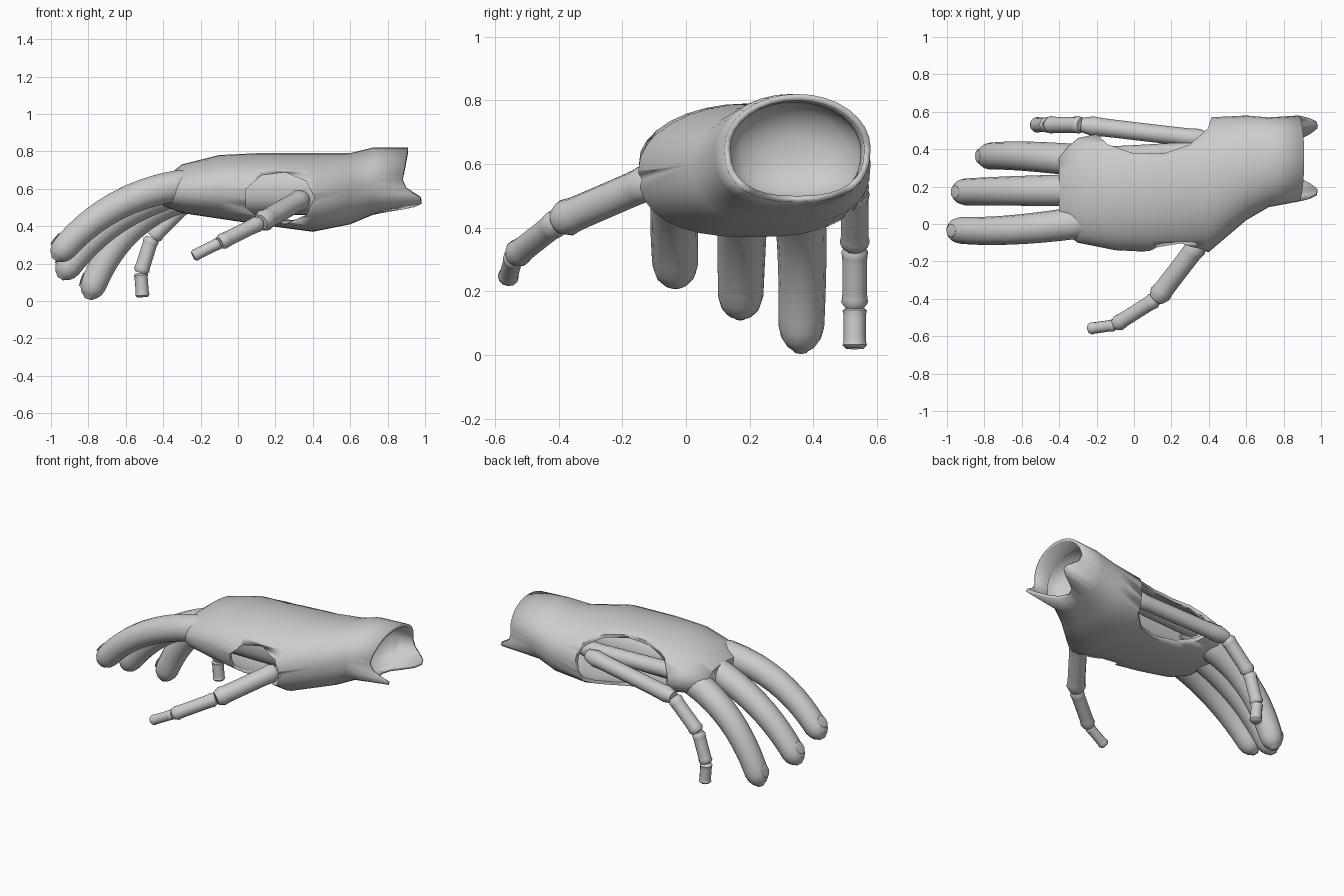
import bpy, bmesh, math
from mathutils import Vector

if "Cube" in bpy.data.objects:
    bpy.data.objects.remove(bpy.data.objects["Cube"])

grey = bpy.data.materials.new("plain_grey")
grey.use_nodes = True
colour = (0.6, 0.6, 0.6, 1)
grey.diffuse_color = colour
grey.node_tree.nodes["Principled BSDF"].inputs["Base Color"].default_value = colour


def shade(ob):
    ob.data.materials.append(grey)
    bpy.ops.object.select_all(action='DESELECT')
    ob.select_set(True)
    bpy.context.view_layer.objects.active = ob
    bpy.ops.object.shade_smooth_by_angle(angle=math.radians(50))


def loft(name, rings, cap_start=True, cap_end=True):
    """Skin a list of equal rings and return the new object."""
    bm = bmesh.new()
    loops = [[bm.verts.new(point) for point in ring] for ring in rings]
    count = len(loops[0])
    for near, far in zip(loops, loops[1:]):
        for i in range(count):
            j = (i + 1) % count
            bm.faces.new((near[i], near[j], far[j], far[i]))
    if cap_start:
        bm.faces.new(loops[0])
    if cap_end:
        bm.faces.new(loops[-1])
    bmesh.ops.recalc_face_normals(bm, faces=bm.faces[:])
    mesh = bpy.data.meshes.new(name)
    bm.to_mesh(mesh)
    bm.free()
    ob = bpy.data.objects.new(name, mesh)
    bpy.context.collection.objects.link(ob)
    shade(ob)
    return ob


def circle(sides):
    """Cosine and sine pairs around a full turn."""
    angles = [math.tau * i / sides for i in range(sides)]
    return [(math.cos(angle), math.sin(angle)) for angle in angles]


def tube(name, points, radii, sides=12):
    """Round tube through the points, with one radius for each."""
    rings = []
    last = len(points) - 1
    for i, (point, radius) in enumerate(zip(points, radii)):
        along = (points[min(i + 1, last)] - points[max(i - 1, 0)]).normalized()
        across = Vector((0, 1, 0))
        across = (across - along * along.y).normalized()
        over = along.cross(across)
        rings.append([point + radius * (across * c + over * s) for c, s in circle(sides)])
    return loft(name, rings)


def oval(x, y, half_width, z, half_height, ragged=False):
    """Palm cross-section, squarer below; a ragged one has two spikes underneath."""
    ring = []
    for c, s in circle(32):
        jag = 0.0
        if ragged:
            jag = 0.03 * s if s > 0 else 0.12 * (2 * s * c) ** 2 - 0.07 * s ** 4
        if s < 0:
            c = math.copysign(abs(c) ** 0.8, c)
            s = -abs(s) ** 0.8
        ring.append((x + jag, y + half_width * c, z + half_height * s))
    return ring


# Hollow skin of palm and wrist
palm = [
    oval(-0.4, 0.17, 0.2, 0.58, 0.07),
    oval(-0.3, 0.18, 0.28, 0.6, 0.13),
    oval(-0.1, 0.18, 0.32, 0.61, 0.17),
    oval(0.1, 0.19, 0.34, 0.6, 0.19),
    oval(0.4, 0.21, 0.36, 0.58, 0.21),
    oval(0.6, 0.3, 0.28, 0.6, 0.19),
    oval(0.72, 0.33, 0.24, 0.64, 0.18),
    oval(0.88, 0.35, 0.23, 0.65, 0.17, ragged=True),
]
skin = loft("hand_skin", palm, cap_end=False)
thickness = skin.modifiers.new("thickness", 'SOLIDIFY')
thickness.thickness = 0.02
thickness.offset = -1


def tear(name, near, far):
    """Cut a torn opening through the skin between two outlines."""
    cutter = loft(name, [near, far])
    cutter.hide_render = True
    cutter.display_type = 'WIRE'
    cut = skin.modifiers.new(name, 'BOOLEAN')
    cut.operation = 'DIFFERENCE'
    cut.solver = 'EXACT'
    cut.object = cutter


# Openings at the thumb root and along the little finger side
thumb_outline = [(0.22 + 0.19 * c, 0.55 + 0.14 * s) for c, s in circle(9)]
tear("thumb_opening_cutter", *[[(x, y, z) for x, z in thumb_outline] for y in (-0.5, 0.1)])
side_outline = [(0.08 + 0.35 * c, 0.62 + 0.25 * s) for c, s in circle(14)]
tear("side_opening_cutter", *[[(x, y, z) for x, y in side_outline] for z in (0.2, 1)])

# Flesh seen inside the openings
loft("inner_flesh", [oval(x, 0.17, 0.15, 0.6, 0.14) for x in (-0.2, 0.1, 0.45)])

# Bowl closing the wrist end
bowl = []
for step in range(5):
    turn = step * math.pi / 10
    size = math.cos(turn)
    bowl.append(oval(0.79 - 0.12 * math.sin(turn), 0.34, 0.21 * size, 0.64, 0.155 * size))
loft("wrist_hollow", bowl, cap_start=False)


def finger(name, knuckle, bend, tip):
    """Curved, tapering finger with a rounded tip and a nail."""
    knuckle, bend, tip = Vector(knuckle), Vector(bend), Vector(tip)
    points, radii = [], []
    steps = 16
    for i in range(steps + 1):
        t = math.sin(math.pi / 2 * i / steps)
        points.append(knuckle.lerp(bend, t).lerp(bend.lerp(tip, t), t))
        rounding = max(0, (t - 0.92) / 0.08)
        radius = min(0.05 + 0.2 * t, 0.09 - 0.02 * t)
        radii.append(radius * max(0.3, math.sqrt(1 - rounding ** 2)))
    tube(name + "_finger", points, radii, 14)
    along = (tip - bend).normalized()
    outward = along.cross(Vector((0, 1, 0)))
    if outward.x > 0:
        outward.negate()
    bpy.ops.mesh.primitive_uv_sphere_add(segments=12, ring_count=6, radius=0.04,
                                         location=tip - along * 0.09 + outward * 0.067)
    nail = bpy.context.object
    nail.name = name + "_nail"
    nail.scale = (1, 0.9, 0.12)
    nail.rotation_euler.y = math.atan2(outward.x, outward.z)
    shade(nail)


# Fleshy fingers
finger("index", (-0.1, 0.04, 0.63), (-0.66, -0.06, 0.64), (-0.98, -0.03, 0.22))
finger("middle", (-0.1, 0.18, 0.64), (-0.67, 0.18, 0.56), (-0.95, 0.17, 0.12))
finger("ring", (-0.1, 0.32, 0.6), (-0.63, 0.38, 0.54), (-0.8, 0.36, 0.01))


def bones(names, joints, radius, ratio):
    """Chain of bones with flared ends, each thinner than the one before."""
    for name, start, end in zip(names, joints, joints[1:]):
        start, end = Vector(start), Vector(end)
        steps = [i / 12 for i in range(13)]
        radii = [radius * (1 + 0.4 * abs(2 * t - 1) ** 8) for t in steps]
        radii[0] = radii[-1] = radius * 0.8
        tube(name, [start.lerp(end, t) for t in steps], radii)
        radius *= ratio


# Bare bones of the thumb, little finger and palm
bones(["thumb_base_bone", "thumb_middle_bone", "thumb_tip_bone"],
      [(0.35, -0.1, 0.55), (0.12, -0.4, 0.42), (-0.1, -0.54, 0.31), (-0.24, -0.56, 0.24)],
      0.054, 0.75)
bones(["little_palm_bone", "little_base_bone", "little_middle_bone", "little_tip_bone"],
      [(0.4, 0.45, 0.59), (-0.28, 0.53, 0.52), (-0.46, 0.53, 0.34),
       (-0.52, 0.53, 0.15), (-0.51, 0.53, 0.02)], 0.048, 0.9)
bones(["ring_palm_bone"], [(0.5, 0.4, 0.6), (-0.2, 0.36, 0.6)], 0.05, 1)
